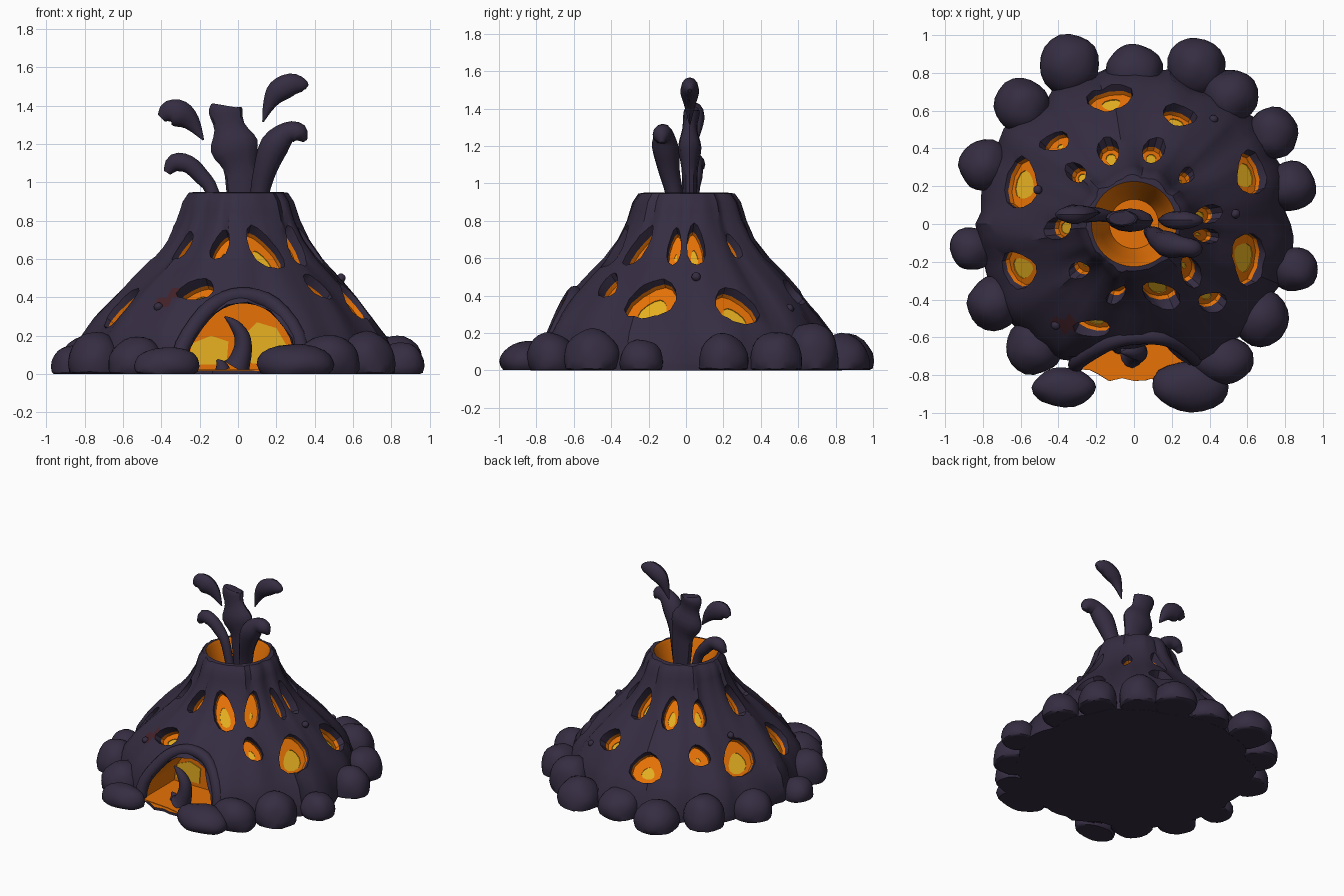
import bpy, bmesh
from math import sin, cos, pi, atan2, hypot, sqrt, radians
from mathutils import Vector, noise

if "Cube" in bpy.data.objects:
    bpy.data.objects.remove(bpy.data.objects["Cube"])

def material(name, rgb):
    m = bpy.data.materials.new(name)
    m.use_nodes = True
    m.diffuse_color = (*rgb, 1)
    m.node_tree.nodes["Principled BSDF"].inputs["Base Color"].default_value = (*rgb, 1)
    return m

MATS = [material("dark_rock", (.036, .026, .054)), material("lava_orange", (.82, .175, .002)),
        material("lava_yellow", (.84, .46, .016)), material("dark_red", (.06, .017, .024))]
ROCK, ORANGE, YELLOW, RED = range(4)

def finish(name, bm, smooth=True):
    bmesh.ops.recalc_face_normals(bm, faces=bm.faces)
    me = bpy.data.meshes.new(name)
    bm.to_mesh(me)
    bm.free()
    for m in MATS:
        me.materials.append(m)
    ob = bpy.data.objects.new(name, me)
    bpy.context.collection.objects.link(ob)
    if smooth:
        shade(ob)
    return ob

def shade(ob):
    bpy.ops.object.select_all(action='DESELECT')
    ob.select_set(True)
    bpy.context.view_layer.objects.active = ob
    bpy.ops.object.shade_smooth_by_angle(angle=radians(35))

def bridge(bm, a, b, mat=ROCK):
    n = len(a)
    for i in range(n):
        bm.faces.new((a[i], a[(i + 1) % n], b[(i + 1) % n], b[i])).material_index = mat

# Mountain profile: radius, height
SLOPE = [(.83, 0), (.83, .05), (.785, .2), (.715, .3), (.63, .4), (.535, .5), (.435, .6),
         (.36, .7), (.31, .8), (.28, .9), (.25, .945)]
CRATER = [(.225, .95), (.215, .93), (.18, .78), (.13, .62)]

def radius_at(z):
    for (r0, z0), (r1, z1) in zip(SLOPE, SLOPE[1:]):
        if z <= z1:
            return r0 + (r1 - r0) * (z - z0) / (z1 - z0)
    return SLOPE[-1][0]

def height_at(r):
    for (r0, z0), (r1, z1) in zip(SLOPE[1:], SLOPE[2:]):
        if r >= r1:
            return z0 + (z1 - z0) * (r0 - r) / (r0 - r1)
    return .9

# Mountain body with flowing vertical ridges and an open crater
rows = [SLOPE[0]]
for (r0, z0), (r1, z1) in zip(SLOPE, SLOPE[1:]):
    rows += [((r0 + r1) / 2, (z0 + z1) / 2), (r1, z1)]
outer_count = len(rows)
rows += CRATER
bm = bmesh.new()
rings, SEG = [], 80
for k, (r, z) in enumerate(rows):
    ring = []
    for i in range(SEG):
        a = 2 * pi * i / SEG
        rr = r
        if k < outer_count:
            ridge = noise.noise(Vector((cos(a) * 4, sin(a) * 4, z * 1.6)))
            fine = noise.noise(Vector((cos(a) * 9, sin(a) * 9, z * 2 + 7)))
            rr += (ridge * .055 + fine * .03) * min(1, 1.3 - z)
        ring.append(bm.verts.new((rr * cos(a), rr * sin(a), z)))
    if rings:
        bridge(bm, rings[-1], ring, ROCK if k <= outer_count else ORANGE)
    rings.append(ring)
bm.faces.new(rings[0])
bm.faces.new(rings[-1]).material_index = ORANGE
splash = Vector((-.36, -.53, .41))
for f in bm.faces:
    d = f.calc_center_median() - splash
    if f.material_index == ROCK and Vector((d.x * .6, d.y, d.z - d.x * .5)).length < .05:
        f.material_index = RED
body = finish("volcano_body", bm, False)

# Glowing openings: x, y, half width, half height, yellow core size, lean
WINDOWS = [(-.12, .63, .12, .11, .4, 0), (.22, .53, .085, .085, .45, .1), (-.39, .41, .07, .08, .2, -.2),
           (-.27, .24, .045, .1, .5, 0), (-.12, .34, .055, .12, .45, 0), (.09, .34, .055, .12, .45, 0),
           (.25, .23, .035, .08, .2, 0), (-.57, .2, .13, .14, .55, .2), (.58, .25, .11, .125, .55, -.2),
           (.57, -.17, .13, .14, .55, .25), (-.58, -.23, .1, .135, .55, .1), (-.35, -.02, .055, .12, .55, 0),
           (.34, .045, .046, .13, .4, 0), (.34, -.055, .036, .12, .2, 0), (-.26, -.22, .045, .09, .2, .1),
           (.265, -.22, .055, .13, .2, .2), (.12, -.33, .075, .14, .5, -.3), (-.08, -.33, .04, .09, .2, .2),
           (-.2, -.51, .085, .075, .45, .4), (.38, -.38, .06, .09, .35, -.25)]
bm = bmesh.new()
for x, y, w, h, core, lean in WINDOWS:
    a, r = atan2(y, x), hypot(x, y) + .042
    z = height_at(r)
    e, t = Vector((cos(a), sin(a), 0)), Vector((-sin(a), cos(a), 0))
    u = (e * (radius_at(z + .05) - radius_at(z - .05)) + Vector((0, 0, .1))).normalized()
    n = t.cross(u)
    centre = e * r + Vector((0, 0, z))

    def ring(depth, size, shift=0):
        out = []
        for i in range(12):
            b = 2 * pi * i / 12
            px, py = w * cos(b) * (1 - .3 * sin(b)), h * sin(b)
            out.append(bm.verts.new(centre + n * depth + t * (px + lean * py) * size
                                    + u * (py * size - shift * h)))
        return out
    front, mid, back = ring(.12, 1.15), ring(-.05, .97), ring(-.075, .95)
    rim, floor = ring(-.075, core, .22), ring(-.08, core, .22)
    bm.faces.new(front)
    for p, q, m in ((front, mid, ROCK), (mid, back, ORANGE), (back, rim, ORANGE), (rim, floor, YELLOW)):
        bridge(bm, p, q, m)
    bm.faces.new(floor).material_index = YELLOW

# Cave mouth cutter
ARCH = [(-.28, .02), (-.26, .14), (-.16, .29), (-.06, .36), (.05, .375), (.17, .33), (.28, .19), (.31, .02)]
near, far = ([bm.verts.new((x, y, z)) for x, z in ARCH] for y in (-1.1, -.38))
bridge(bm, near, far, ORANGE)
for loop in (near, far):
    bm.faces.new(loop).material_index = ORANGE
cutter = finish("opening_cutter", bm, False)
cutter.hide_render = True
mod = body.modifiers.new("openings", 'BOOLEAN')
mod.operation, mod.object, mod.solver, mod.use_self = 'DIFFERENCE', cutter, 'EXACT', True
bpy.context.view_layer.objects.active = body
bpy.ops.object.modifier_apply(modifier=mod.name)
bpy.data.objects.remove(cutter)
shade(body)

def plate(name, front, back, mat, back_mat):
    bm = bmesh.new()
    a, b = ([bm.verts.new(p) for p in pts] for pts in (front, back))
    bridge(bm, a, b, mat)
    bm.faces.new(a).material_index = mat
    bm.faces.new(b).material_index = back_mat
    finish(name, bm)

# Yellow glow plates on the cave's back wall
for name, pts in (("cave_glow_right", [(-.26, .05), (-.06, .05), (-.05, .17), (-.14, .2), (-.24, .16)]),
                  ("cave_glow_left", [(.03, .06), (.16, .05), (.27, .12), (.2, .24), (.1, .27), (.03, .2)])):
    plate(name, [(x, -.387, z) for x, z in pts], [(x, -.381, z) for x, z in pts], YELLOW, YELLOW)

# Lava floor spilling out of the cave
FLOOR = [(-.28, -.77), (-.05, -.79), (.18, -.84), (.32, -.77), (.3, -.6), (-.26, -.6)]
plate("cave_floor", [(x, y, .024) for x, y in FLOOR], [(x, y, .015) for x, y in FLOOR], ORANGE, ROCK)
plate("floor_underside", [(x, y, .015) for x, y in FLOOR], [(x, y, .006) for x, y in FLOOR], ROCK, ROCK)

def tube(name, path, flat=.7, sides=12):
    """Tapered tube through (x, y, z, radius) points, thinned along y."""
    bm = bmesh.new()
    smooth = []
    for i in range(len(path) - 1):
        p0, p1, p2, p3 = (Vector(path[min(max(j, 0), len(path) - 1)]) for j in range(i - 1, i + 3))
        for s in (0, 1 / 3, 2 / 3):
            smooth.append(p1 + (p2 - p0) * s / 2 + (p0 * 2 - p1 * 5 + p2 * 4 - p3) * s * s / 2
                          + (p1 * 3 - p0 - p2 * 3 + p3) * s ** 3 / 2)
    smooth.append(Vector(path[-1]))
    pts, last = [Vector(p[:3]) for p in smooth], None
    for i, p in enumerate(pts):
        d = pts[min(i + 1, len(pts) - 1)] - pts[max(i - 1, 0)]
        across = Vector((-d.z, 0, d.x)).normalized()
        r = max(smooth[i][3], .003)
        ring = []
        for k in range(sides):
            b = 2 * pi * k / sides
            q = p + across * r * cos(b) + Vector((0, r * flat * sin(b), 0))
            ring.append(bm.verts.new((q.x, q.y, max(q.z, .004))))
        if last:
            bridge(bm, last, ring)
        else:
            bm.faces.new(ring)
        last = ring
    bm.faces.new(last)
    return finish(name, bm)

# Rock lip around the cave
lip = []
for x, z in ARCH:
    x, z = x * 1.1, z * 1.09
    lip.append((x, .025 - sqrt(radius_at(z) ** 2 - x * x), z, .042))
tube("cave_lip", lip, 1)

# Erupting plumes and flying drops
tube("centre_plume", [(.03, .02, .62, .05), (.02, .02, .93, .078), (.01, .02, 1.08, .088), (-.02, .02, 1.19, .125),
                      (-.045, .02, 1.29, .08), (-.065, .03, 1.375, .088), (-.065, .03, 1.4, .07)], .5)
tube("left_plume", [(.08, -.04, .65, .03), (.11, -.06, .92, .048), (.14, -.09, 1.06, .06), (.19, -.11, 1.19, .075),
                    (.26, -.12, 1.26, .055), (.32, -.13, 1.255, .05), (.35, -.13, 1.215, .012)], .95)
tube("right_plume", [(-.06, .03, .65, .03), (-.13, .04, .94, .034), (-.19, .05, 1.03, .042), (-.26, .05, 1.095, .046),
                     (-.33, .06, 1.1, .048), (-.37, .06, 1.05, .02)], .9)
tube("left_drop", [(.13, .02, 1.315, .004), (.165, .02, 1.41, .035), (.21, .02, 1.475, .06),
                   (.28, .02, 1.51, .058), (.34, .02, 1.505, .035), (.36, .02, 1.495, .012)], .8)
tube("right_drop", [(-.18, .06, 1.22, .004), (-.24, .06, 1.31, .045), (-.3, .05, 1.355, .07),
                    (-.36, .05, 1.365, .06), (-.4, .05, 1.335, .025)], .7)

# Curved horn inside the cave mouth
tube("cave_horn", [(-.01, -.68, .03, .075), (.005, -.68, .06, .06), (.025, -.68, .13, .048),
                   (.02, -.68, .2, .04), (-.02, -.68, .26, .027), (-.07, -.68, .3, .004)], 1.1)
tube("cave_stub", [(-.08, -.65, .02, .04), (-.09, -.65, .05, .028), (-.11, -.65, .075, .005)], 1)

def boulder(name, x, y, z, rx, ry, rz, rough=.1):
    bm = bmesh.new()
    bmesh.ops.create_icosphere(bm, subdivisions=3, radius=1)
    seed = Vector((x, y, z)) * 9
    for v in bm.verts:
        v.co *= 1 + rough * noise.noise(v.co * 1.3 + seed)
        v.co = Vector((x + v.co.x * rx, y + v.co.y * ry, max(0.001, z + v.co.z * rz)))
    finish(name, bm)

# Ring of boulders: x, y, radius, top height
BOULDERS = [(-.34, .84, .16, .2), (0, .8, .155, .19), (.33, .83, .155, .2), (.51, .67, .15, .26),
            (.73, .48, .14, .21), (.83, .2, .135, .2), (.85, -.24, .12, .17), (.67, -.5, .15, .22),
            (-.53, -.65, .15, .2), (-.74, -.42, .14, .22), (-.86, -.13, .115, .15),
            (-.79, .31, .14, .2), (-.59, .62, .15, .22)]
for i, (x, y, r, top) in enumerate(BOULDERS):
    boulder(f"boulder_{i + 1}", x, y, top * .25, r, r, top * .75)
boulder("front_right_boulder", -.37, -.865, .04, .17, .105, .1)
boulder("front_left_boulder", .3, -.86, .05, .2, .135, .11)
boulder("front_left_shoulder", .47, -.72, .06, .17, .13, .14)

# Small knobs on the slopes
for i, (a, z) in enumerate([(.1, .5), (.92, .33), (-2.23, .35), (2.8, .5)]):
    r = radius_at(z) + .005
    boulder(f"slope_knob_{i + 1}", r * cos(a), r * sin(a), z, .024, .024, .024)
